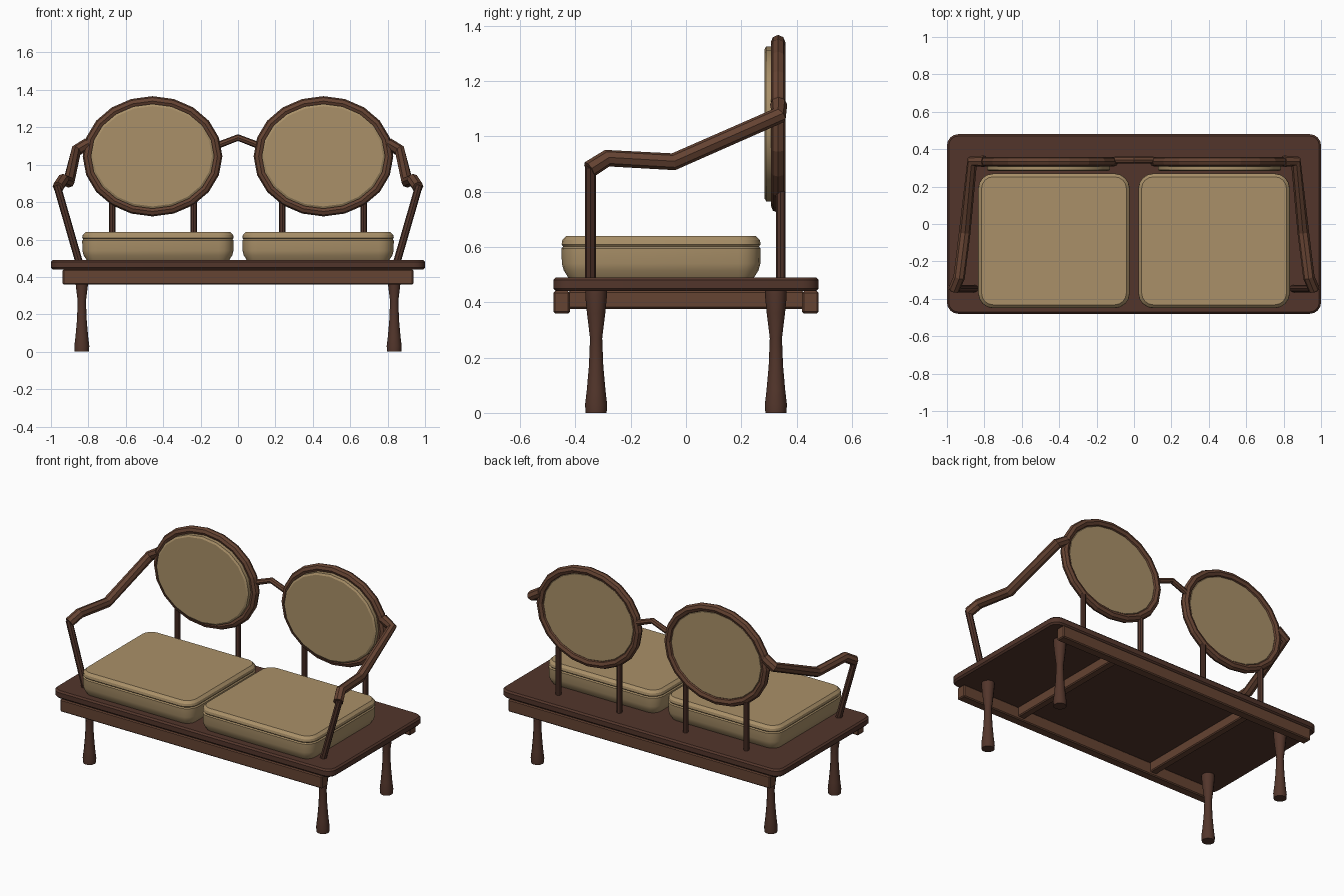
import bpy, bmesh
from math import sin, cos, pi, radians

if "Cube" in bpy.data.objects:
    bpy.data.objects.remove(bpy.data.objects["Cube"])


def material(name, color):
    m = bpy.data.materials.new(name)
    m.diffuse_color = (*color, 1)
    m.use_nodes = True
    m.node_tree.nodes["Principled BSDF"].inputs["Base Color"].default_value = m.diffuse_color
    return m


WOOD = material("wood", (0.13, 0.056, 0.032))
DARK = material("dark_wood", (0.085, 0.036, 0.024))
CLOTH = material("fabric", (0.40, 0.28, 0.14))


def loft(name, rings, mat, smooth=None):
    """Skin a stack of equal-length point rings and cap both ends."""
    bm = bmesh.new()
    loops = [[bm.verts.new(p) for p in r] for r in rings]
    n = len(loops[0])
    for a, b in zip(loops, loops[1:]):
        for i in range(n):
            j = (i + 1) % n
            bm.faces.new((a[i], a[j], b[j], b[i]))
    bm.faces.new(loops[0][::-1])
    bm.faces.new(loops[-1])
    bmesh.ops.recalc_face_normals(bm, faces=bm.faces)
    me = bpy.data.meshes.new(name)
    bm.to_mesh(me)
    bm.free()
    ob = bpy.data.objects.new(name, me)
    bpy.context.collection.objects.link(ob)
    me.materials.append(mat)
    if smooth:
        me.shade_smooth() if smooth >= 180 else None
        bpy.context.view_layer.objects.active = ob
        bpy.ops.object.select_all(action='DESELECT')
        ob.select_set(True)
        bpy.ops.object.shade_smooth_by_angle(angle=radians(smooth))
    return ob


def rounded_rect(cx, cy, hx, hy, r, z, seg=4):
    pts = []
    for q, (sx, sy) in enumerate([(1, 1), (-1, 1), (-1, -1), (1, -1)]):
        for k in range(seg + 1):
            a = (q + k / seg) * pi / 2
            pts.append((cx + sx * (hx - r) + r * cos(a), cy + sy * (hy - r) + r * sin(a), z))
    return pts


def slab(name, cx, cy, hx, hy, r, sections, mat):
    """Rounded slab; sections are (height, inset) pairs."""
    return loft(name, [rounded_rect(cx, cy, hx - d, hy - d, r - d, z) for z, d in sections], mat, 30)


def tube(name, pts, r, mat, cyclic=False):
    """Eight-sided rod swept along a polyline."""
    cu = bpy.data.curves.new(name, 'CURVE')
    cu.dimensions = '3D'
    cu.bevel_depth = r
    cu.bevel_resolution = 2
    cu.use_fill_caps = True
    sp = cu.splines.new('POLY')
    sp.points.add(len(pts) - 1)
    for p, co in zip(sp.points, pts):
        p.co = (*co, 1)
    sp.use_cyclic_u = cyclic
    sp.use_smooth = False
    cu.materials.append(mat)
    ob = bpy.data.objects.new(name, cu)
    bpy.context.collection.objects.link(ob)
    bpy.ops.object.select_all(action='DESELECT')
    bpy.context.view_layer.objects.active = ob
    ob.select_set(True)
    bpy.ops.object.convert(target='MESH')


def box(name, x, y, z, sx, sy, sz, bevel=0.006):
    bpy.ops.mesh.primitive_cube_add(size=1, location=(x, y, z))
    ob = bpy.context.object
    ob.name = name
    ob.scale = (sx, sy, sz)
    bpy.ops.object.transform_apply(location=False, rotation=False, scale=True)
    m = ob.modifiers.new("bevel", 'BEVEL')
    m.width, m.segments = bevel, 1
    ob.data.materials.append(WOOD)


def ellipse(cx, y, cz, rx, rz, n=20):
    return [(cx + rx * cos(2 * pi * i / n), y, cz + rz * sin(2 * pi * i / n)) for i in range(n)]


# Seat board
slab("seat_board", 0, 0, 1.0, 0.48, 0.06,
     [(0.44, 0.01), (0.45, 0), (0.48, 0), (0.49, 0.01)], DARK)

# Rails under the board, along the front and back
for s, side in ((-1, "front"), (1, "back")):
    box(side + "_rail", 0, s * 0.45, 0.40, 1.875, 0.06, 0.08)

LEG = [(0, 0.038), (0.03, 0.04), (0.08, 0.034), (0.17, 0.026), (0.27, 0.022),
       (0.36, 0.033), (0.42, 0.039), (0.445, 0.039)]

for s, side in ((-1, "left"), (1, "right")):
    # Cross bar
    box(side + "_cross_bar", s * 0.5, 0, 0.409, 0.05, 0.85, 0.065)

    # Turned legs
    for t, end in ((-1, "front"), (1, "back")):
        loft(f"{end}_{side}_leg",
             [[(s * 0.835 + r * cos(i * pi / 6), t * 0.325 + r * sin(i * pi / 6), z)
               for i in range(12)] for z, r in LEG], DARK, 40)

    # Seat cushion
    slab(side + "_cushion", s * 0.428, -0.09, 0.405, 0.36, 0.08,
         [(0.488, 0.025), (0.515, 0.008), (0.54, 0.001), (0.595, 0), (0.602, 0.006),
          (0.609, 0), (0.625, 0.003), (0.64, 0.018)], CLOTH)

    # Oval back: frame and padded panel
    tube(side + "_back_frame", ellipse(s * 0.457, 0.333, 1.045, 0.347, 0.295), 0.0265, WOOD, True)
    loft(side + "_back_panel",
         [ellipse(s * 0.457, y, 1.045, 0.33 - d, 0.28 - d)
          for y, d in ((0.283, 0.012), (0.29, 0), (0.335, 0), (0.345, 0.01))], CLOTH, 30)

    # Posts carrying the back
    for x, which in ((0.237, "inner"), (0.672, "outer")):
        tube(f"{side}_{which}_back_post", [(s * x, 0.342, 0.48), (s * x, 0.342, 0.80)], 0.017, DARK)

    # Arm and its slanted support
    tube(side + "_arm", [(s * 0.80, 0.335, 1.115), (s * 0.865, 0.335, 1.075), (s * 0.905, -0.045, 0.908),
                         (s * 0.935, -0.285, 0.921), (s * 0.962, -0.35, 0.88)], 0.031, WOOD)
    tube(side + "_arm_post", [(s * 0.85, -0.345, 0.48), (s * 0.968, -0.345, 0.89)], 0.02, DARK)

# Bent link between the two backs
tube("back_link", [(-0.105, 0.342, 1.105), (0, 0.342, 1.145), (0.105, 0.342, 1.105)], 0.018, WOOD)
